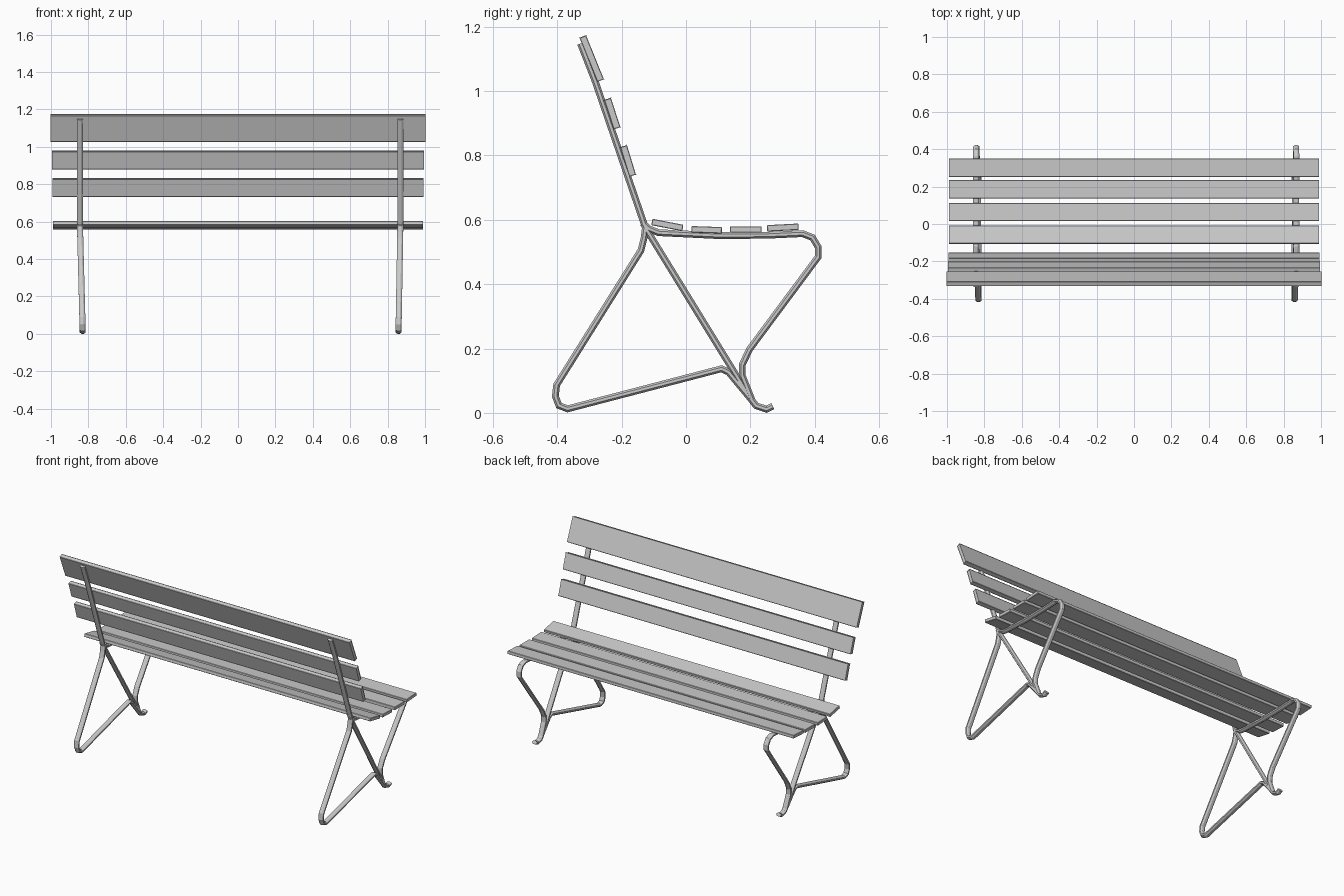
import bpy, bmesh
from math import radians, cos, sin, pi
from mathutils import Vector

if "Cube" in bpy.data.objects:
    bpy.data.objects.remove(bpy.data.objects["Cube"])


def finish(name, bm):
    bmesh.ops.recalc_face_normals(bm, faces=bm.faces)
    me = bpy.data.meshes.new(name)
    bm.to_mesh(me)
    bm.free()
    ob = bpy.data.objects.new(name, me)
    bpy.context.collection.objects.link(ob)
    return ob


def slat(name, y, z, width, thick, angle, half_len):
    """Plank running along x, its width turned by angle from +y towards +z."""
    bm = bmesh.new()
    bmesh.ops.create_cube(bm, size=1)
    c, s = cos(radians(angle)), sin(radians(angle))
    for v in bm.verts:
        a, b = v.co.y * width, v.co.z * thick
        v.co = (v.co.x * 2 * half_len, y + a * c - b * s, z + a * s + b * c)
    bmesh.ops.bevel(bm, geom=bm.edges[:], offset=0.002, segments=1, affect='EDGES')
    finish(name, bm)


def bar(name, path, x_top, x_foot, half_w=0.016, half_t=0.0105, sides=8):
    """Sweep a flattened octagon along a (y, z) path with mitred corners."""
    pts = [Vector(p) for p in path]
    bm = bmesh.new()
    rings = []
    for i, p in enumerate(pts):
        d0 = (p - pts[i - 1]).normalized() if i else None
        d1 = (pts[i + 1] - p).normalized() if i < len(pts) - 1 else None
        d0, d1 = d0 or d1, d1 or d0
        t = (d0 + d1).normalized()
        n = Vector((-t.y, t.x)) / max(0.6, t.dot(d0))
        x = x_foot + (x_top - x_foot) * min(1, p.y / 0.58)
        ring = []
        for k in range(sides):
            a = 2 * pi * (k + 0.5) / sides
            q = p + n * half_t * sin(a) / cos(pi / sides)
            ring.append(bm.verts.new((x + half_w * cos(a) / cos(pi / sides), q.x, q.y)))
        rings.append(ring)
    for r, s in zip(rings, rings[1:]):
        for k in range(sides):
            j = (k + 1) % sides
            bm.faces.new((r[k], r[j], s[j], s[k]))
    bm.faces.new(rings[0])
    bm.faces.new(rings[-1])
    finish(name, bm)


# Seat slats, rear to front
for i, (y, z, w, ang) in enumerate([(-0.058, 0.584, 0.098, -11), (0.064, 0.569, 0.095, -2),
                                    (0.186, 0.570, 0.098, 0), (0.301, 0.576, 0.098, 3)]):
    slat(f"seat_slat_{i + 1}", y, z, w, 0.02, ang, 0.99)

# Backrest slats, top to bottom
for i, (y, z, w, ang, h) in enumerate([(-0.293, 1.101, 0.148, 112, 1.0),
                                       (-0.229, 0.930, 0.096, 108, 0.993),
                                       (-0.180, 0.783, 0.096, 107, 0.99)]):
    slat(f"back_slat_{i + 1}", y, z, w, 0.022, ang, h)

# Bent metal bars of one end frame, as (y, z) paths
back_bar = [(-0.328, 1.148), (-0.282, 1.03), (-0.126, 0.575), (0.2, 0.045),
            (0.218, 0.022), (0.25, 0.0115), (0.27, 0.021)]
leg_loop = [(0.205, 0.04), (0.175, 0.115), (0.175, 0.15), (0.197, 0.197), (0.411, 0.485),
            (0.411, 0.515), (0.393, 0.545), (0.362, 0.557), (0.25, 0.552), (0.1, 0.551),
            (-0.085, 0.56), (-0.115, 0.572), (-0.135, 0.59)]
rear_leg = [(-0.125, 0.585), (-0.13, 0.545), (-0.14, 0.505), (-0.402, 0.087), (-0.406, 0.052),
            (-0.395, 0.023), (-0.368, 0.0125), (0.11, 0.137), (0.132, 0.127), (0.2, 0.045)]

for side, x_top, x_foot in (("left", -0.845, -0.83), ("right", 0.868, 0.858)):
    bar(f"{side}_back_bar", back_bar, x_top, x_foot)
    bar(f"{side}_seat_support", leg_loop, x_top, x_foot)
    bar(f"{side}_rear_leg", rear_leg, x_top, x_foot)
